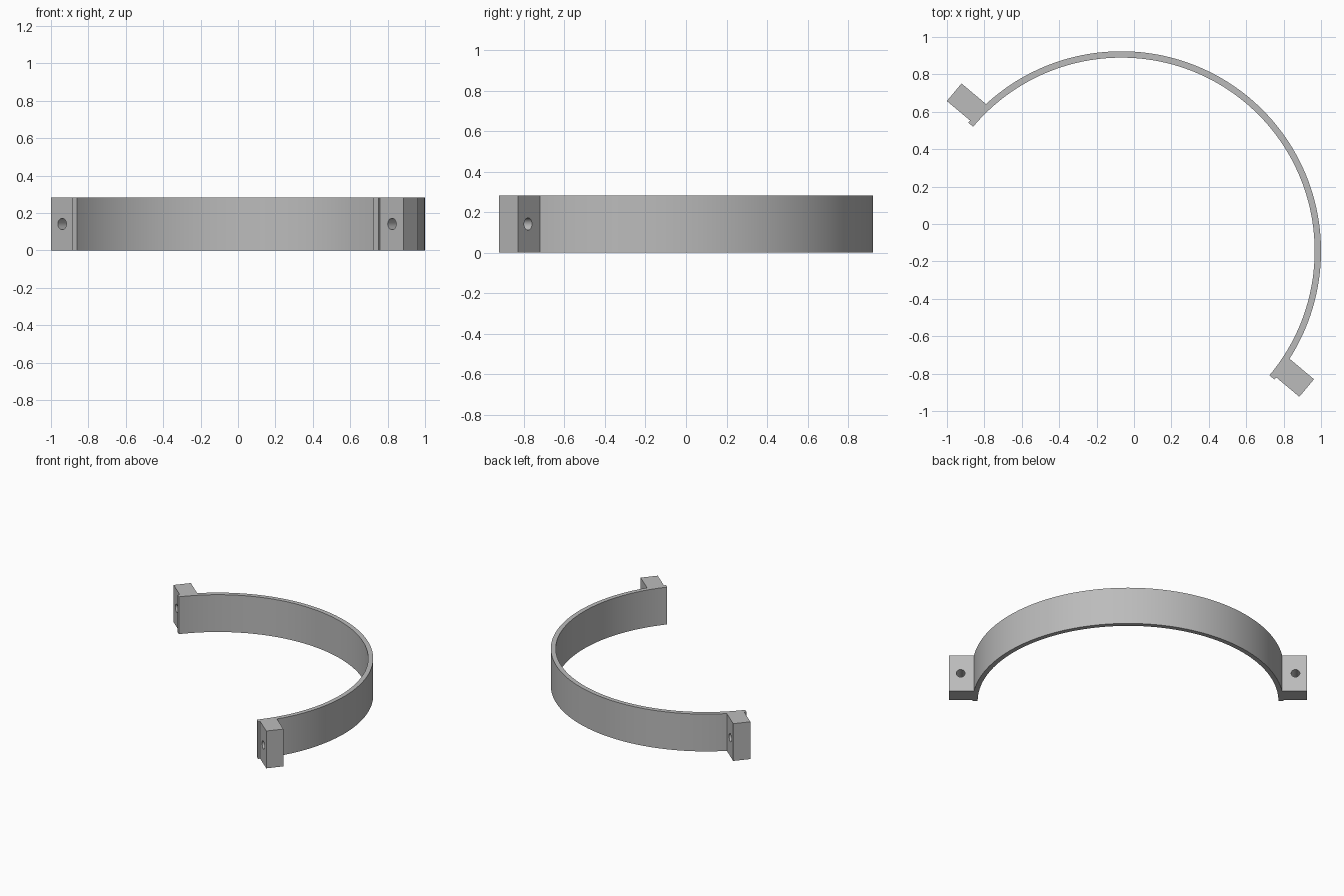
import bpy, bmesh, math
from mathutils import Matrix

cube = bpy.data.objects.get("Cube")
if cube:
    bpy.data.objects.remove(cube)

R_OUT, R_IN, HEIGHT = 1.068, 1.034, 0.283
LUG_X, LUG_Y0, LUG_Y1 = 1.23, 0.015, 0.137
HOLE_X, HOLE_R = 1.151, 0.03
SEGMENTS = 96

grey = bpy.data.materials.new("grey")
grey.use_nodes = True
colour = (0.5, 0.5, 0.5, 1)
grey.diffuse_color = colour
grey.node_tree.nodes["Principled BSDF"].inputs["Base Color"].default_value = colour


def arc(radius, start, end):
    step = (end - start) / SEGMENTS
    return [(radius * math.cos(start + i * step), radius * math.sin(start + i * step))
            for i in range(SEGMENTS + 1)]


def link(name, bm):
    mesh = bpy.data.meshes.new(name)
    bm.to_mesh(mesh)
    bm.free()
    obj = bpy.data.objects.new(name, mesh)
    bpy.context.collection.objects.link(obj)
    return obj


# Half ring with a bolting lug at each end, as one extruded outline
a0 = math.asin(LUG_Y0 / R_OUT)
a1 = math.asin(LUG_Y1 / R_OUT)
lug = [(R_OUT, 0), (R_OUT * math.cos(a0), LUG_Y0), (LUG_X, LUG_Y0), (LUG_X, LUG_Y1)]
outline = lug + arc(R_OUT, a1, math.pi - a1)
outline += [(-x, y) for x, y in reversed(lug)]
outline += arc(R_IN, math.pi, 0)

bm = bmesh.new()
base = bm.faces.new([bm.verts.new((x, y, 0)) for x, y in outline])
top = bmesh.ops.extrude_face_region(bm, geom=[base])["geom"]
bmesh.ops.translate(bm, vec=(0, 0, HEIGHT),
                    verts=[v for v in top if isinstance(v, bmesh.types.BMVert)])
bmesh.ops.recalc_face_normals(bm, faces=bm.faces)
clamp = link("half_ring_clamp", bm)
clamp.data.materials.append(grey)

# Bolt holes through the lugs
bm = bmesh.new()
for side in (-1, 1):
    place = (Matrix.Translation((side * HOLE_X, (LUG_Y0 + LUG_Y1) / 2, HEIGHT / 2))
             @ Matrix.Rotation(math.pi / 2, 4, "X"))
    bmesh.ops.create_cone(bm, cap_ends=True, segments=32, radius1=HOLE_R,
                          radius2=HOLE_R, depth=0.3, matrix=place)
cutter = link("bolt_hole_cutter", bm)
cutter.hide_render = True

cut = clamp.modifiers.new("bolt_holes", "BOOLEAN")
cut.operation = "DIFFERENCE"
cut.solver = "EXACT"
cut.object = cutter
bpy.ops.object.select_all(action="DESELECT")
clamp.select_set(True)
bpy.context.view_layer.objects.active = clamp
bpy.ops.object.modifier_apply(modifier=cut.name)
bpy.data.objects.remove(cutter)
bpy.ops.object.shade_smooth_by_angle(angle=math.radians(30))

# Turn the clamp so that its opening faces front right
clamp.rotation_euler.z = math.radians(-40)
clamp.location = (-0.068, -0.1445, 0)
